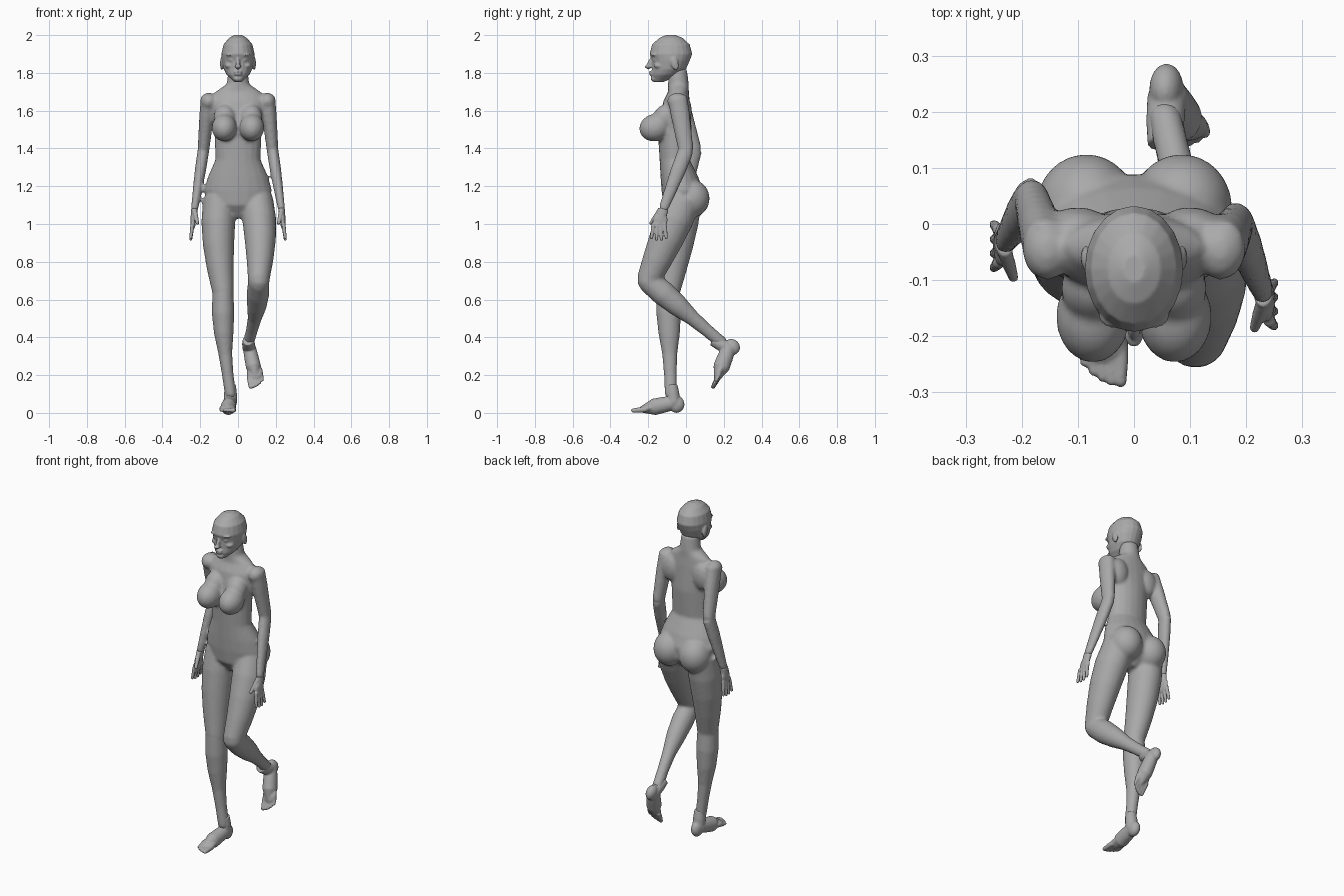
import bpy
import bmesh
from math import cos, sin, pi, radians
from mathutils import Vector, Matrix

default_cube = bpy.data.objects.get("Cube")
if default_cube:
    bpy.data.objects.remove(default_cube)

grey = bpy.data.materials.new("plain grey")
grey.use_nodes = True
colour = (0.4, 0.4, 0.4, 1)
grey.diffuse_color = colour
grey.node_tree.nodes["Principled BSDF"].inputs["Base Color"].default_value = colour


def skin_rings(bm, rings):
    """Bridge a stack of equal rings and close both ends."""
    loops = [[bm.verts.new(point) for point in ring] for ring in rings]
    for low, high in zip(loops, loops[1:]):
        for k in range(len(low)):
            bm.faces.new((low[k - 1], low[k], high[k], high[k - 1]))
    bm.faces.new(loops[0][::-1])
    bm.faces.new(loops[-1])


def ellipse(centre, side, front, width, depth, points=20):
    """Points of one elliptical cross-section."""
    turns = [2 * pi * k / points for k in range(points)]
    return [centre + side * width * cos(turn) + front * depth * sin(turn) for turn in turns]


def upright(bm, rows):
    """Central mass with level rings; each row is y, z, half width, half depth."""
    side, front = Vector((1, 0, 0)), Vector((0, 1, 0))
    skin_rings(bm, [ellipse(Vector((0, y, z)), side, front, width, depth)
                    for y, z, width, depth in rows])


def blob(bm, centre, radii, tilt=0):
    """Ellipsoid, tilted about the x axis by some degrees."""
    place = (Matrix.Translation(centre) @ Matrix.Rotation(radians(tilt), 4, "X")
             @ Matrix.Diagonal((*radii, 1)))
    bmesh.ops.create_uvsphere(bm, u_segments=24, v_segments=16, radius=1, matrix=place)


def blob_pair(bm, centre, radii, tilt=0):
    """The same ellipsoid on both sides of the body."""
    x, y, z = centre
    for sign in (-1, 1):
        blob(bm, (sign * x, y, z), radii, tilt)


def limb(bm, start, end, radii, depth=1.0, bow=0.0):
    """Tapered limb with evenly spaced radii, a sideways bow and a round far joint."""
    start, end = Vector(start), Vector(end)
    along = (end - start).normalized()
    side = Vector((1, 0, 0))
    side = (side - along * side.dot(along)).normalized()
    front = along.cross(side)
    rings = []
    for i, radius in enumerate(radii):
        t = i / (len(radii) - 1)
        centre = start.lerp(end, t) + side * bow * sin(pi * t)
        rings.append(ellipse(centre, side, front, radius, radius * depth))
    skin_rings(bm, rings)
    blob(bm, end, [radii[-1]] * 3)


def finish(bm, name, voxel, passes):
    """Fuse the overlapping volumes of one part into a smooth skin."""
    bmesh.ops.recalc_face_normals(bm, faces=bm.faces)
    mesh = bpy.data.meshes.new(name)
    bm.to_mesh(mesh)
    bm.free()
    mesh.materials.append(grey)
    mesh.shade_smooth()
    part = bpy.data.objects.new(name, mesh)
    bpy.context.collection.objects.link(part)
    fuse = part.modifiers.new("fuse", "REMESH")
    fuse.mode = "VOXEL"
    fuse.voxel_size = voxel
    fuse.use_smooth_shade = True
    relax = part.modifiers.new("relax", "SMOOTH")
    relax.factor = 0.5
    relax.iterations = passes


def arm_point(x, y, z, sign):
    """Place a point of the left arm, or of the right arm swung further back."""
    swing = 0.15 * (1.68 - z) if sign < 0 else 0
    return Vector((sign * x, y + swing, z))


# Torso and neck, from crotch to the base of the skull
body = bmesh.new()
upright(body, (
    (-.03, 1.03, .04, .04), (-.02, 1.1, .16, .1), (-.02, 1.18, .18, .11),
    (-.035, 1.25, .16, .1), (-.06, 1.34, .12, .08), (-.06, 1.5, .125, .09),
    (-.05, 1.65, .15, .07), (-.04, 1.7, .12, .055), (-.04, 1.74, .06, .055),
    (-.045, 1.82, .05, .05)))

# Breasts with their upper slope, buttocks, shoulders and shoulder blades
blob_pair(body, (.073, -.165, 1.51), (.066, .083, .072), tilt=15)
blob_pair(body, (.07, -.115, 1.56), (.06, .06, .075), tilt=-20)
blob_pair(body, (.085, .03, 1.135), (.09, .095, .1))
blob_pair(body, (.155, -.045, 1.65), (.044, .055, .045))
blob_pair(body, (.1, -.01, 1.6), (.06, .04, .08))

# Arms and hands
for hand_name, sign in (("right_hand", -1), ("left_hand", 1)):
    shoulder = arm_point(.157, -.045, 1.67, sign)
    elbow = arm_point(.183, 0, 1.39, sign)
    wrist = arm_point(.23, -.12, 1.08, sign)
    knuckles = arm_point(.24, -.143, .99, sign)
    limb(body, shoulder, elbow, (.04, .039, .035, .031), depth=1.3)
    limb(body, elbow, wrist, (.031, .03, .025, .019), depth=1.35)

    hand = bmesh.new()
    limb(hand, wrist, knuckles, (.018, .017, .015, .011), depth=1.6)
    blob(hand, wrist.lerp(knuckles, 0.7), (.014, .038, .045), tilt=-15)
    for i in range(4):
        spread = i - 1.5
        root = knuckles + Vector((0, spread * .019, .015))
        tip = root + Vector((sign * .01, spread * .007, abs(spread) * .008 - .09))
        limb(hand, root, tip, (.011, .01, .008))
    thumb_root = wrist + Vector((0, -.02, -.01))
    limb(hand, thumb_root, thumb_root + Vector((sign * -.015, -.045, -.065)), (.013, .012, .009))
    finish(hand, hand_name, voxel=.004, passes=2)

# Legs: the right one stands, the left one is lifted behind
standing_ankle = Vector((-.04, -.08, .1))
lifted_ankle = Vector((.055, .19, .37))
for sign, knee, ankle in ((-1, (-.08, -.095, .64), standing_ankle),
                          (1, (.11, -.2, .7), lifted_ankle)):
    hip = (sign * .1, -.01, 1.14)
    limb(body, hip, knee, (.085, .09, .083, .071, .057), depth=1.1, bow=sign * .013)
    limb(body, knee, ankle, (.056, .06, .052, .037, .031, .03), depth=1.1, bow=sign * .012)
finish(body, "body", voxel=.009, passes=5)

# Head: skull and jaw
head = bmesh.new()
upright(head, (
    (-.145, 1.752, .02, .028), (-.11, 1.79, .06, .073), (-.09, 1.82, .076, .09),
    (-.08, 1.865, .086, .1), (-.08, 1.9, .088, .113), (-.08, 1.95, .077, .1),
    (-.08, 1.985, .048, .062), (-.08, 2, .02, .025)))

# Chin, lips and nose on the centre line
blob(head, (0, -.17, 1.77), (.024, .016, .016))
for lip_height in (1.793, 1.805):
    blob(head, (0, -.185, lip_height), (.021, .011, .006))
blob(head, (0, -.19, 1.85), (.011, .015, .035), tilt=-22)
blob(head, (0, -.2, 1.833), (.016, .02, .009))

# Brows, eyelids, cheekbones and ears
blob_pair(head, (.034, -.164, 1.896), (.03, .022, .008))
blob_pair(head, (.032, -.163, 1.868), (.016, .014, .008))
blob_pair(head, (.046, -.14, 1.838), (.024, .03, .016))
blob_pair(head, (.086, -.06, 1.85), (.009, .02, .036), tilt=15)
finish(head, "head", voxel=.005, passes=2)

# Feet: the left one is mirrored, then tipped down behind the body
pivot = Vector((-.04, -.06, .1))
lifted = (Matrix.Translation(lifted_ankle) @ Matrix.Rotation(radians(-7), 4, "Y")
          @ Matrix.Rotation(radians(57), 4, "X") @ Matrix.Scale(-1, 4, (1, 0, 0))
          @ Matrix.Translation(-pivot))
for foot_name, place in (("right_foot", Matrix()), ("left_foot", lifted)):
    foot = bmesh.new()
    blob(foot, (-.04, -.05, .045), (.03, .042, .045))
    limb(foot, (-.04, -.075, .15), (-.04, -.065, .06), (.029, .034, .035))
    limb(foot, (-.042, -.06, .055), (-.056, -.225, .02), (.034, .038, .04, .02), depth=1.1)
    blob(foot, (-.055, -.2, .025), (.043, .05, .022), tilt=8)
    for i in range(5):
        root = Vector((-.024 - i * .016, -.21, .018))
        length = .07 - i * i * .002
        thickness = .014 - i * .001
        limb(foot, root, root + Vector((0, -length, -.005)), (thickness, thickness, thickness * 0.8))
    foot.transform(place)
    finish(foot, foot_name, voxel=.005, passes=2)
